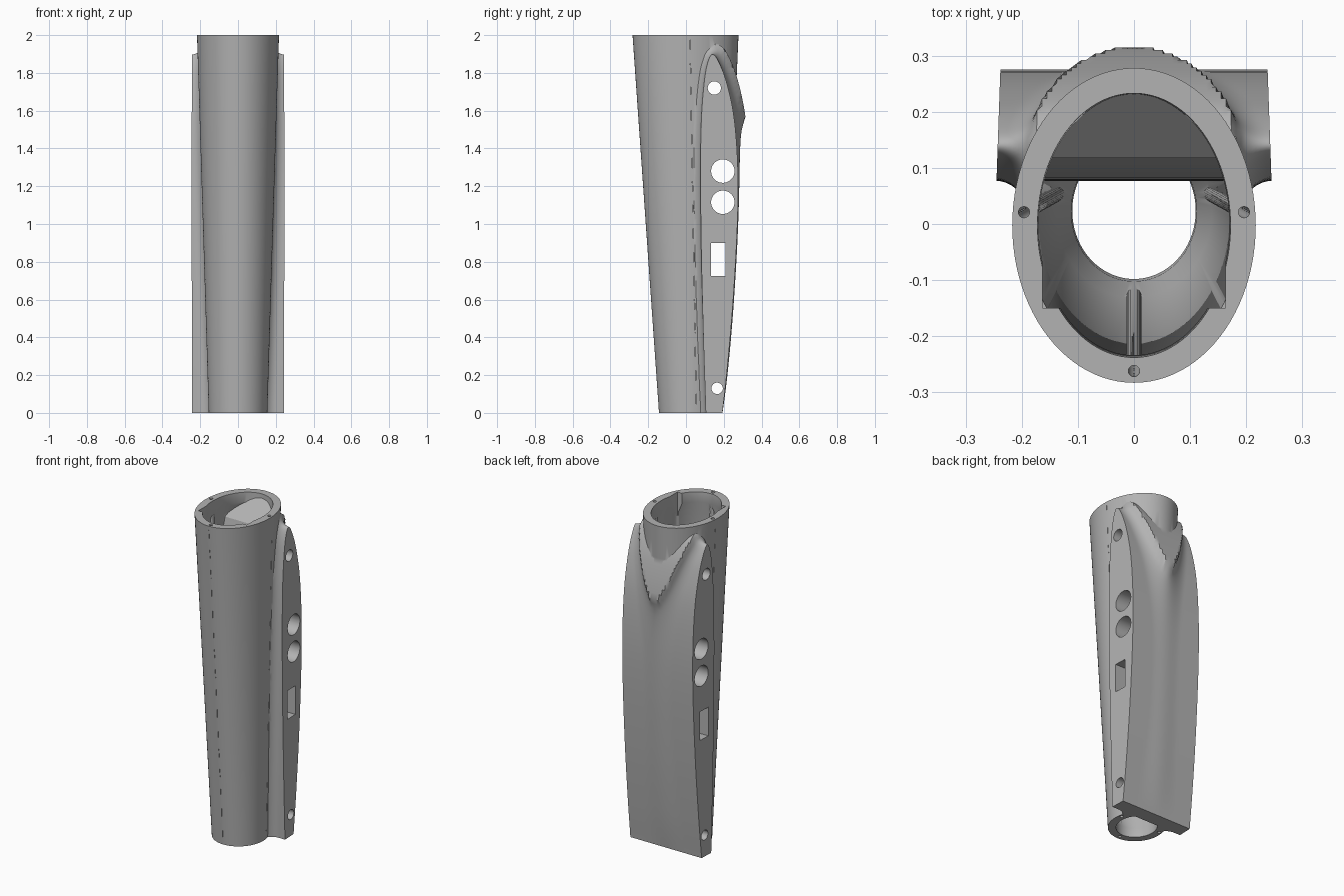
import bpy, bmesh, math
from mathutils import Vector

if "Cube" in bpy.data.objects:
    bpy.data.objects.remove(bpy.data.objects["Cube"], do_unlink=True)

grey = bpy.data.materials.new("plain grey")
grey.use_nodes = True
grey.diffuse_color = (0.45, 0.45, 0.45, 1)
grey.node_tree.nodes["Principled BSDF"].inputs["Base Color"].default_value = grey.diffuse_color

FILLET = 0.06


def skin(name, loops):
    """Closed solid through a list of equal-length vertex loops."""
    bm = bmesh.new()
    rings = [[bm.verts.new(p) for p in loop] for loop in loops]
    n = len(rings[0])
    for a, b in zip(rings, rings[1:]):
        for i in range(n):
            j = (i + 1) % n
            bm.faces.new((a[i], a[j], b[j], b[i]))
    bm.faces.new(rings[0][::-1])
    bm.faces.new(rings[-1])
    bmesh.ops.recalc_face_normals(bm, faces=bm.faces)
    mesh = bpy.data.meshes.new(name)
    bm.to_mesh(mesh)
    bm.free()
    mesh.materials.append(grey)
    obj = bpy.data.objects.new(name, mesh)
    bpy.context.collection.objects.link(obj)
    return obj


def box(name, x0, x1, y0, y1, z0, z1):
    return skin(name, [[(x0, y0, z), (x1, y0, z), (x1, y1, z), (x0, y1, z)] for z in (z0, z1)])


def rod(name, start, end, radius, sides=24):
    """Cylinder between two points."""
    start, end = Vector(start), Vector(end)
    turn = (end - start).to_track_quat('Z', 'Y')
    ring = [turn @ Vector((radius * math.cos(t), radius * math.sin(t), 0))
            for t in (2 * math.pi * i / sides for i in range(sides))]
    return skin(name, [[p + c for p in ring] for c in (start, end)])


def combine(target, tool, operation):
    mod = target.modifiers.new(operation, 'BOOLEAN')
    mod.operation, mod.object, mod.solver = operation, tool, 'EXACT'
    bpy.context.view_layer.objects.active = target
    bpy.ops.object.modifier_apply(modifier=mod.name)
    bpy.data.objects.remove(tool, do_unlink=True)


def tube_section(z):
    """Half width, half depth and centre y of the tapered tube."""
    front, back = -0.143 - 0.07 * z, 0.19 + 0.044 * z
    return 0.155 + 0.031 * z, (back - front) / 2, (back + front) / 2


def tube_ring(z, inset=0.0, sides=96):
    a, b, c = tube_section(z)
    return [((a - inset) * math.cos(t), c + (b - inset) * math.sin(t), z)
            for t in (2 * math.pi * i / sides for i in range(sides))]


def tube_distance(x, y, z):
    """Approximate distance outside the tube surface."""
    a, b, c = tube_section(z)
    k = math.hypot(x / a, (y - c) / b)
    slope = math.hypot(x / a ** 2, (y - c) / b ** 2) / max(k, 1e-6)
    return (k - 1) / max(slope, 1e-6)


def curve_through(points, steps=7):
    """Smooth curve through the points."""
    pts = [Vector(p) for p in points]
    pts = [2 * pts[0] - pts[1]] + pts + [2 * pts[-1] - pts[-2]]
    out = []
    for p, q, r, s in zip(pts, pts[1:], pts[2:], pts[3:]):
        for i in range(steps):
            t = i / steps
            out.append(0.5 * (2 * q + (r - p) * t + (2 * p - 5 * q + 4 * r - s) * t * t
                              + (3 * q - p - 3 * r + s) * t ** 3))
    return out + [pts[-2]]


# Leaf-shaped side profile of the cross block, in y and z
front_edge = [(0.105, 0), (0.092, 0.4), (0.081, 0.85), (0.077, 1.25), (0.082, 1.55),
              (0.099, 1.76), (0.118, 1.86), (0.14, 1.897)]
back_edge = [(0.17, 1.865), (0.215, 1.75), (0.255, 1.56), (0.274, 1.3), (0.272, 1.0),
             (0.25, 0.6), (0.22, 0.25), (0.193, 0)]
profile = curve_through(front_edge + back_edge)
normals = []
for i, p in enumerate(profile):
    d = profile[min(i + 1, len(profile) - 1)] - profile[max(i - 1, 0)]
    n = Vector((-d.y, d.x)).normalized()
    if i in (0, len(profile) - 1):
        n.y = 0
    normals.append(n)


def block_loop(u):
    """Profile at width fraction u, swollen into a fillet near the tube."""
    loop = []
    for p, n in zip(profile, normals):
        x = u * (0.245 - 0.035 * (p.x - 0.08))
        e = min(max(tube_distance(x, p.x, p.y), 0), FILLET)
        swell = FILLET - math.sqrt(FILLET ** 2 - (FILLET - e) ** 2)
        if n.x > 0:
            swell *= min(1, p.y / 0.9)
        loop.append((x, p.x + n.x * swell, max(0, p.y + n.y * swell)))
    return loop


# Tube and cross block
body = skin("tapered_housing", [tube_ring(z / 10) for z in range(21)])
block = skin("cross_block", [block_loop(i / 28) for i in range(-28, 29)])
combine(body, block, 'UNION')

# Hollow with thicker lips at both ends, stopping at the block
wall = [(-0.01, 0.045), (0.06, 0.045), (0.12, 0.02), (1.88, 0.02), (1.94, 0.045), (2.01, 0.045)]
cavity = skin("cavity", [tube_ring(z, inset) for z, inset in wall])
core_yz = [(0.105, -0.05)] + [tuple(p) for p in curve_through(front_edge[:-1], 4)]
core_yz += [(0.143, 1.885), (0.303, 2.045), (0.303, -0.05)]
core = skin("block_core", [[(x, y, z) for y, z in core_yz] for x in (-0.3, 0.3)])
combine(cavity, core, 'DIFFERENCE')
combine(body, cavity, 'DIFFERENCE')
combine(body, box("lip_notch", -0.163, 0.163, -0.15, -0.06, 1.86, 2.02), 'DIFFERENCE')

# Three long screw channels in ribs, each with a row of thin slits
channels = [((0, -0.262, 2), (0, -0.122, 0), (0, -1)),
            ((0.196, 0.021, 2), (0.135, 0.055, 0), (1, 0)),
            ((-0.196, 0.021, 2), (-0.135, 0.055, 0), (-1, 0))]
for top, bottom, out in channels:
    top, bottom = Vector(top), Vector(bottom)
    combine(body, rod("rib", bottom.lerp(top, 0.015), bottom.lerp(top, 0.985), 0.0135), 'UNION')
for top, bottom, out in channels:
    top, bottom = Vector(top), Vector(bottom)
    combine(body, rod("channel", bottom.lerp(top, -0.01), bottom.lerp(top, 1.01), 0.01), 'DIFFERENCE')
    side = Vector((-out[1], out[0], 0)) * 0.0012
    reach = Vector((out[0], out[1], 0)) * 0.04
    for i in range(16):
        low, high = (bottom.lerp(top, (i + f) / 16 + 0.005) for f in (0.3, 0.72))
        slit = skin("slit", [[c - side, c + side, c + side + reach, c - side + reach]
                             for c in (low, high)])
        combine(body, slit, 'DIFFERENCE')

# Openings straight through the block
for y, z, r in [(0.15, 1.72, 0.035), (0.195, 1.28, 0.062), (0.195, 1.115, 0.062), (0.165, 0.13, 0.03)]:
    combine(body, rod("round_hole", (-0.4, y, z), (0.4, y, z), r, 40), 'DIFFERENCE')
combine(body, box("slot", -0.4, 0.4, 0.132, 0.21, 0.725, 0.9), 'DIFFERENCE')

bpy.ops.object.select_all(action='DESELECT')
body.select_set(True)
bpy.context.view_layer.objects.active = body
bpy.ops.object.shade_smooth_by_angle(angle=math.radians(30))
